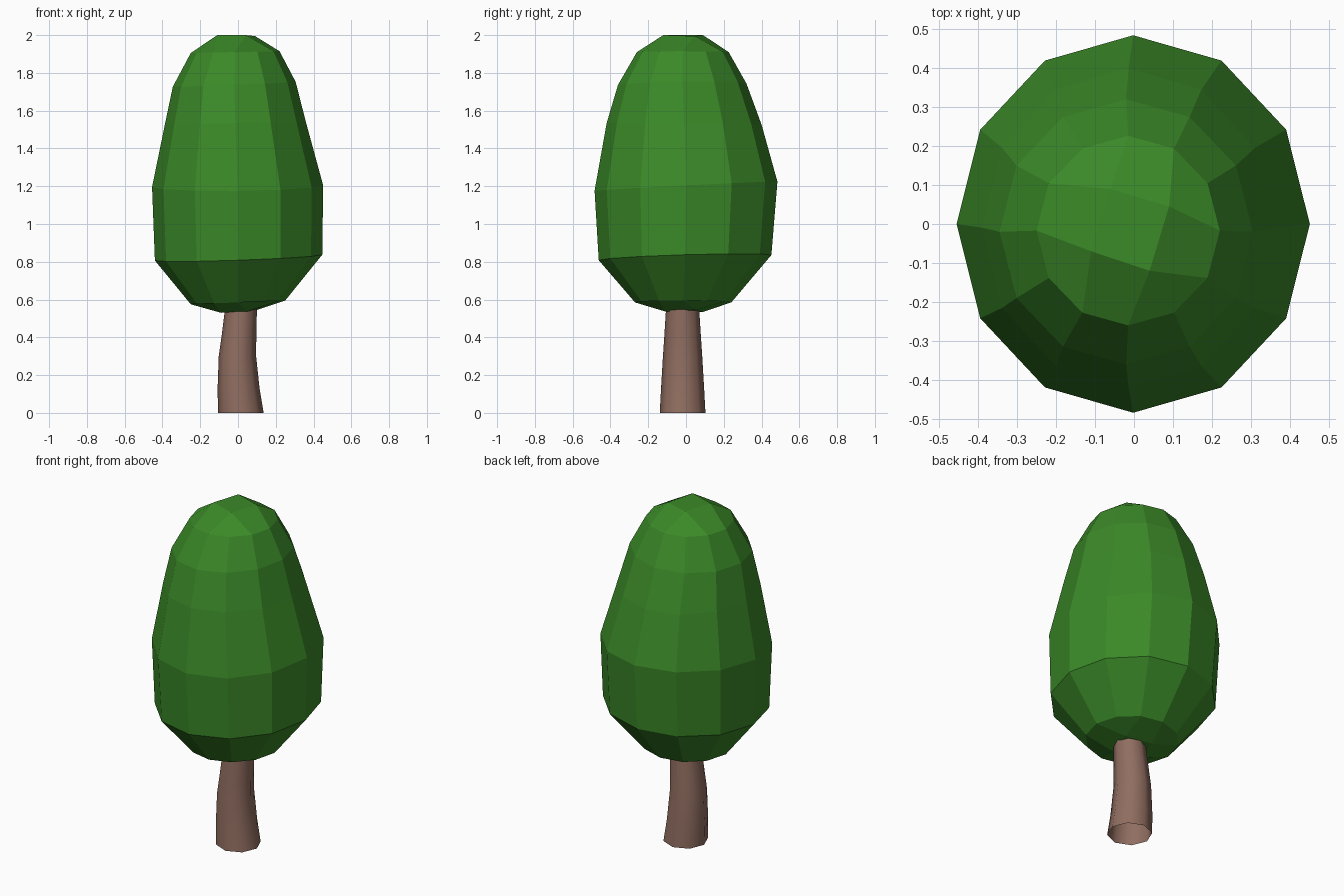
import bpy, bmesh, math

if "Cube" in bpy.data.objects:
    bpy.data.objects.remove(bpy.data.objects["Cube"])


def material(name, rgb):
    m = bpy.data.materials.new(name)
    m.diffuse_color = (*rgb, 1)
    m.use_nodes = True
    m.node_tree.nodes["Principled BSDF"].inputs["Base Color"].default_value = m.diffuse_color
    return m


def finish(bm, name, mat):
    mesh = bpy.data.meshes.new(name)
    bm.normal_update()
    bm.to_mesh(mesh)
    bm.free()
    obj = bpy.data.objects.new(name, mesh)
    bpy.context.collection.objects.link(obj)
    mesh.materials.append(mat)
    return obj


def loft(bm, rings, sides, phase=0.0):
    """Rings are (cx, cy, z, rx, ry, slope_x, slope_y), bottom to top."""
    loops = []
    for cx, cy, z, rx, ry, sx, sy in rings:
        loop = []
        for k in range(sides):
            a = math.tau * k / sides + phase
            x, y = rx * math.cos(a), ry * math.sin(a)
            loop.append(bm.verts.new((cx + x, cy + y, z + sx * x + sy * y)))
        loops.append(loop)
    for lo, hi in zip(loops, loops[1:]):
        for k in range(sides):
            n = (k + 1) % sides
            bm.faces.new((lo[k], lo[n], hi[n], hi[k]))
    return loops


def grid_cap(bm, ring, inner, flip=False):
    """Close a 12-sided ring with a 3x3 quad patch; corners at 1, 4, 7, 10."""
    q = [bm.verts.new(p) for p in inner]
    faces = [q]
    for i in range(4):
        c = 1 + 3 * i
        faces.append([q[i], ring[c - 1], ring[c], ring[c + 1]])
        faces.append([q[i], ring[c + 1], ring[(c + 2) % 12], q[(i + 1) % 4]])
    for f in faces:
        bm.faces.new(f[::-1] if flip else f)


green = material("leaf green", (0.043, 0.25, 0.021))
brown = material("bark brown", (0.28, 0.155, 0.118))

# Egg-shaped leafy crown, flat faces
bm = bmesh.new()
loops = loft(bm, [
    (0.0, -0.015, 0.585, 0.25, 0.255, 0.04, 0.0),
    (0.003, -0.005, 0.822, 0.443, 0.457, 0.035, 0.03),
    (-0.002, 0.0, 1.20, 0.453, 0.484, 0.01, 0.05),
    (-0.014, -0.01, 1.53, 0.374, 0.41, 0.02, -0.01),
    (-0.02, -0.02, 1.74, 0.325, 0.34, 0.04, 0.01),
    (-0.015, -0.017, 1.91, 0.235, 0.243, 0.02, 0.0),
], 12)
grid_cap(bm, loops[-1], [(0.09, 0.045, 1.995), (-0.06, 0.09, 2.0),
                         (-0.11, -0.07, 2.0), (0.04, -0.12, 2.0)])
grid_cap(bm, loops[0], [(0.10, 0.05, 0.545), (-0.05, 0.09, 0.535),
                        (-0.09, -0.06, 0.53), (0.05, -0.11, 0.537)], flip=True)
finish(bm, "leafy_crown", green)

# Bent, tapering trunk, smooth shading
bm = bmesh.new()
loft(bm, [
    (0.015, -0.018, 0.0, 0.121, 0.121, 0, 0),
    (0.003, -0.018, 0.13, 0.111, 0.114, 0, 0),
    (-0.003, -0.018, 0.30, 0.099, 0.104, 0, 0),
    (0.006, -0.018, 0.42, 0.091, 0.096, 0, 0),
    (0.018, -0.018, 0.58, 0.083, 0.086, 0, 0),
], 8)
for f in bm.faces:
    f.smooth = True
finish(bm, "trunk", brown)
